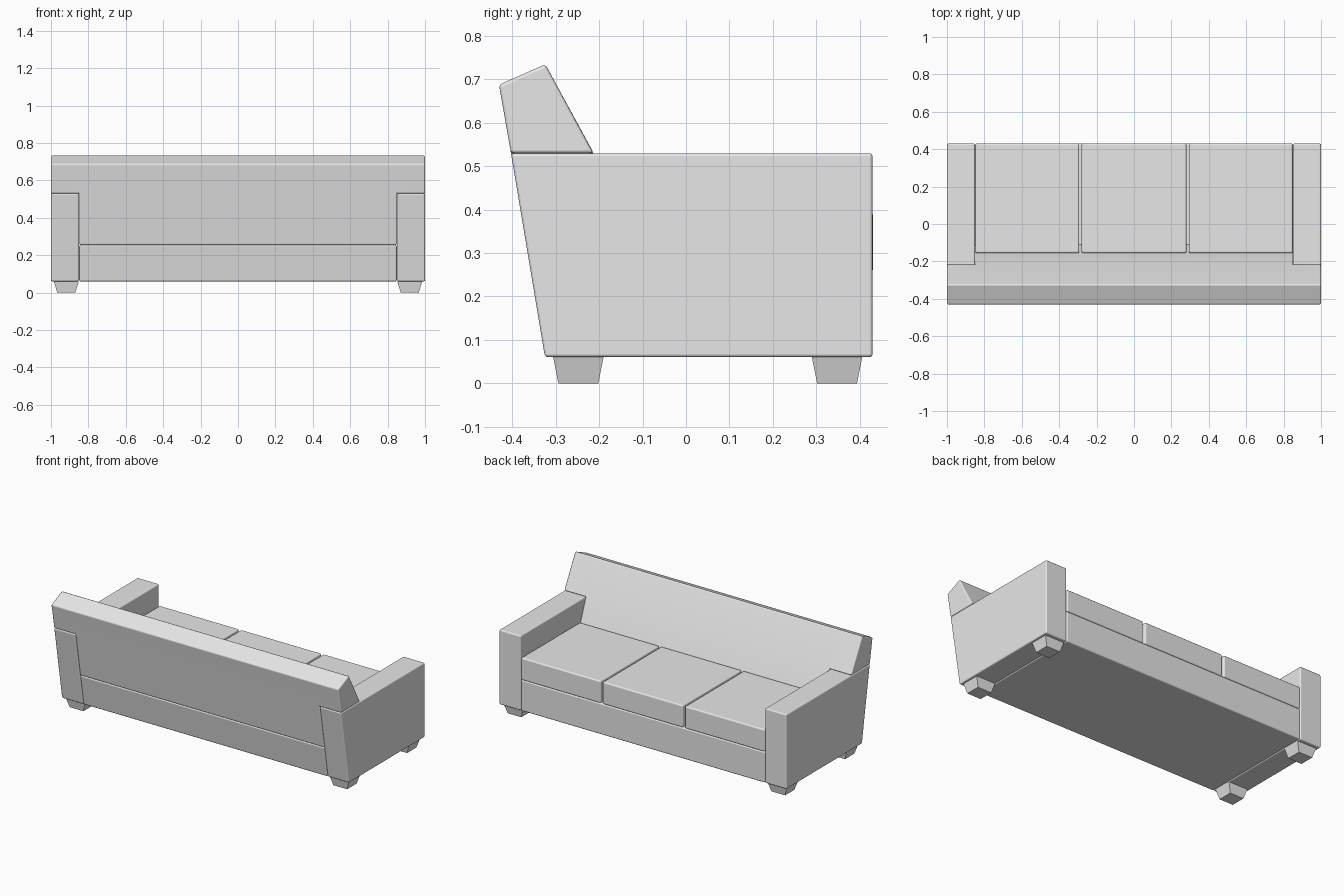
import bpy, bmesh

cube = bpy.data.objects.get("Cube")
if cube:
    bpy.data.objects.remove(cube)

# Single upholstery colour
fabric = bpy.data.materials.new("light_grey")
fabric.use_nodes = True
COLOUR = (0.8, 0.8, 0.8, 1.0)
fabric.diffuse_color = COLOUR
fabric.node_tree.nodes["Principled BSDF"].inputs["Base Color"].default_value = COLOUR


def finish(name, bm, bevel=0.0):
    """Turn a bmesh into a named object, optionally with soft rounded edges."""
    bmesh.ops.recalc_face_normals(bm, faces=bm.faces)
    mesh = bpy.data.meshes.new(name)
    bm.to_mesh(mesh)
    bm.free()
    mesh.materials.append(fabric)
    obj = bpy.data.objects.new(name, mesh)
    bpy.context.collection.objects.link(obj)
    if bevel:
        for p in mesh.polygons:
            p.use_smooth = True
        mod = obj.modifiers.new("soft_edges", 'BEVEL')
        mod.width = bevel
        mod.segments = 3
        mod.limit_method = 'ANGLE'
        mod.angle_limit = 0.5
        mod.harden_normals = True
    return obj


def prism(name, profile, x0, x1, bevel):
    """Extrude a (y, z) profile along x."""
    bm = bmesh.new()
    a = [bm.verts.new((x0, y, z)) for y, z in profile]
    b = [bm.verts.new((x1, y, z)) for y, z in profile]
    bm.faces.new(a)
    bm.faces.new(b)
    n = len(profile)
    for i in range(n):
        j = (i + 1) % n
        bm.faces.new((a[i], a[j], b[j], b[i]))
    return finish(name, bm, bevel)


FRONT, BOTTOM, SEAT, ARM = 0.43, 0.06, 0.255, 0.53
INNER = 0.85


def rear(z):
    """Sloping rear plane shared by arms, base and backrest."""
    return -0.325 - (z - BOTTOM) / 6


# Arms
arm = [(rear(BOTTOM), BOTTOM), (FRONT, BOTTOM), (FRONT, ARM), (rear(ARM), ARM)]
for side, s in (("left", 1), ("right", -1)):
    prism(side + "_arm", arm, s * INNER, s * 1.0, 0.008)

# Seat base
base = [(rear(BOTTOM), BOTTOM), (FRONT, BOTTOM), (FRONT, SEAT), (rear(SEAT), SEAT)]
prism("seat_base", base, -INNER + 0.001, INNER - 0.001, 0.008)

# Three seat cushions
for name, x0, x1 in (("right", -0.848, -0.293), ("middle", -0.28, 0.28), ("left", 0.293, 0.848)):
    cushion = [(-0.155, SEAT), (FRONT + 0.001, SEAT), (FRONT + 0.001, 0.395), (-0.155, 0.395)]
    prism(name + "_seat_cushion", cushion, x0, x1, 0.009)

# Backrest: narrow between the arms, full width above them
rows = [(rear(SEAT), -0.107, SEAT, SEAT), (rear(ARM), -0.213, ARM, ARM),
        (-0.431, -0.324, 0.688, 0.735)]
columns = [-1.0, -INNER, INNER, 1.0]
bm = bmesh.new()
for r in range(2):
    (b0, f0, zb0, zf0), (b1, f1, zb1, zf1) = rows[r], rows[r + 1]
    for c in ((1,) if r == 0 else (0, 1, 2)):
        xa, xb = columns[c], columns[c + 1]
        quads = [
            [(xa, b0, zb0), (xb, b0, zb0), (xb, b1, zb1), (xa, b1, zb1)],
            [(xa, f0, zf0), (xb, f0, zf0), (xb, f1, zf1), (xa, f1, zf1)]]
        if r == 1:
            quads.append([(xa, b1, zb1), (xb, b1, zb1), (xb, f1, zf1), (xa, f1, zf1)])
        if r == 0 or c != 1:
            quads.append([(xa, b0, zb0), (xb, b0, zb0), (xb, f0, zf0), (xa, f0, zf0)])
        for x, outer in ((xa, r == 0 or c == 0), (xb, r == 0 or c == 2)):
            if outer:
                quads.append([(x, b0, zb0), (x, f0, zf0), (x, f1, zf1), (x, b1, zb1)])
        for q in quads:
            bm.faces.new([bm.verts.new(p) for p in q])
bmesh.ops.remove_doubles(bm, verts=bm.verts, dist=1e-5)
finish("backrest", bm, 0.008)

# Tapered feet
for side, x in (("left", 0.918), ("right", -0.918)):
    for end, y in (("rear", -0.248), ("front", 0.348)):
        bm = bmesh.new()
        bmesh.ops.create_cube(bm, size=2)
        for v in bm.verts:
            top = v.co.z > 0
            hx, hy = (0.067, 0.058) if top else (0.048, 0.046)
            v.co = (x + v.co.x * hx, y + v.co.y * hy, BOTTOM if top else 0.0)
        finish(f"{end}_{side}_foot", bm)
